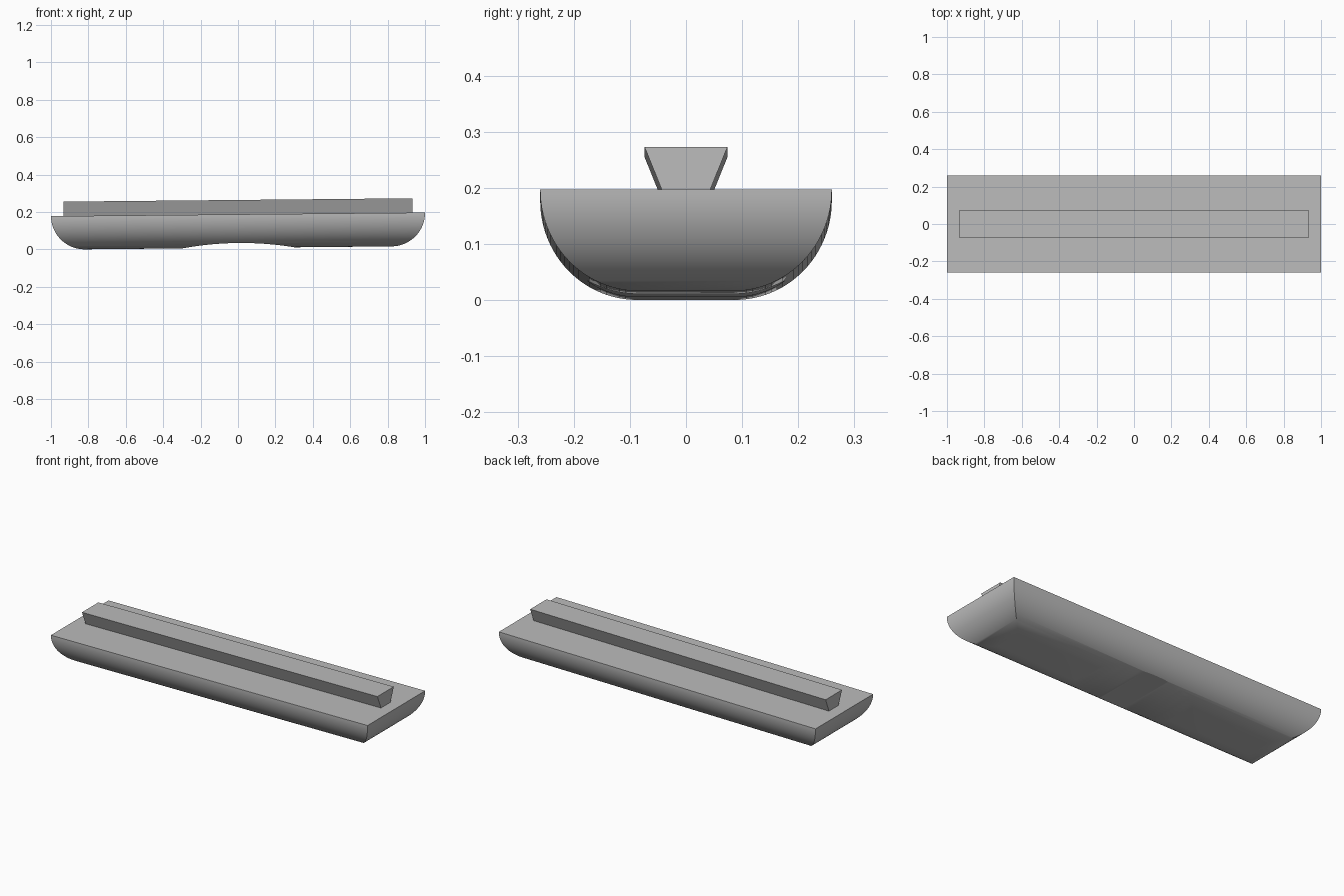
import bpy, bmesh, math
from mathutils import Matrix

if "Cube" in bpy.data.objects:
    bpy.data.objects.remove(bpy.data.objects["Cube"])

TILT = 0.0096        # slope of the block along x
TOP = 0.187          # height of the deck at the middle
DEPTH = 0.179        # thickness of the block
LENGTH, WIDTH = 1.0, 0.26

grey = bpy.data.materials.new("grey")
grey.use_nodes = True
colour = (0.5, 0.5, 0.5, 1)
grey.diffuse_color = colour
grey.node_tree.nodes["Principled BSDF"].inputs["Base Color"].default_value = colour


def prism(name, profile, half, along):
    """Extrude a (u, z) profile symmetrically along the x or y axis."""
    bm = bmesh.new()
    rings = []
    for s in (-half, half):
        rings.append([bm.verts.new((s, u, z) if along == "x" else (u, s, z))
                      for u, z in profile])
    n = len(profile)
    for i in range(n):
        j = (i + 1) % n
        bm.faces.new((rings[0][i], rings[0][j], rings[1][j], rings[1][i]))
    bm.faces.new(rings[0])
    bm.faces.new(rings[1])
    bmesh.ops.recalc_face_normals(bm, faces=bm.faces)
    mesh = bpy.data.meshes.new(name)
    bm.to_mesh(mesh)
    bm.free()
    obj = bpy.data.objects.new(name, mesh)
    bpy.context.collection.objects.link(obj)
    mesh.materials.append(grey)
    return obj


def rounded(half, radius, steps=24):
    """Right half of a section: quarter round from the deck to the flat bottom."""
    angles = [math.pi / 2 * i / steps for i in range(steps + 1)]
    return [(half - radius + radius * math.cos(a), -DEPTH * math.sin(a)) for a in angles]


def mirrored(points):
    return [(-u, z) for u, z in reversed(points)]


# Long section with rounded ends and a shallow arch underneath
end = rounded(LENGTH, 0.18)
arch = [(0.3 * i / 12, 0.026 * (1 - (i / 12) ** 2) - DEPTH) for i in range(12, -13, -1)]
block = prism("block", end + arch + mirrored(end), 0.4, "y")

# Cross section with rounded sides, intersected with the long section
side = rounded(WIDTH, 0.175)
cutter = prism("side_cutter", side + mirrored(side), 1.2, "x")
cut = block.modifiers.new("rounded_sides", "BOOLEAN")
cut.operation = "INTERSECT"
cut.solver = "EXACT"
cut.object = cutter
# Both sections share the deck plane, so raise the cutter slightly above it
for v in cutter.data.vertices:
    if v.co.z > -1e-6:
        v.co.z = 0.01

bpy.context.view_layer.objects.active = block
block.select_set(True)
bpy.ops.object.modifier_apply(modifier=cut.name)
bpy.data.objects.remove(cutter)
bpy.ops.object.shade_smooth_by_angle(angle=math.radians(30))

# Dovetail rail on the deck, wider at the top
rail = prism("dovetail_rail",
             [(-0.042, -0.002), (0.042, -0.002), (0.074, 0.077), (-0.074, 0.077)],
             0.933, "x")

# Lean both parts along their length
lean = Matrix.Translation((0, 0, TOP)) @ Matrix.Rotation(-math.atan(TILT), 4, "Y")
for obj in (block, rail):
    obj.data.transform(lean)
